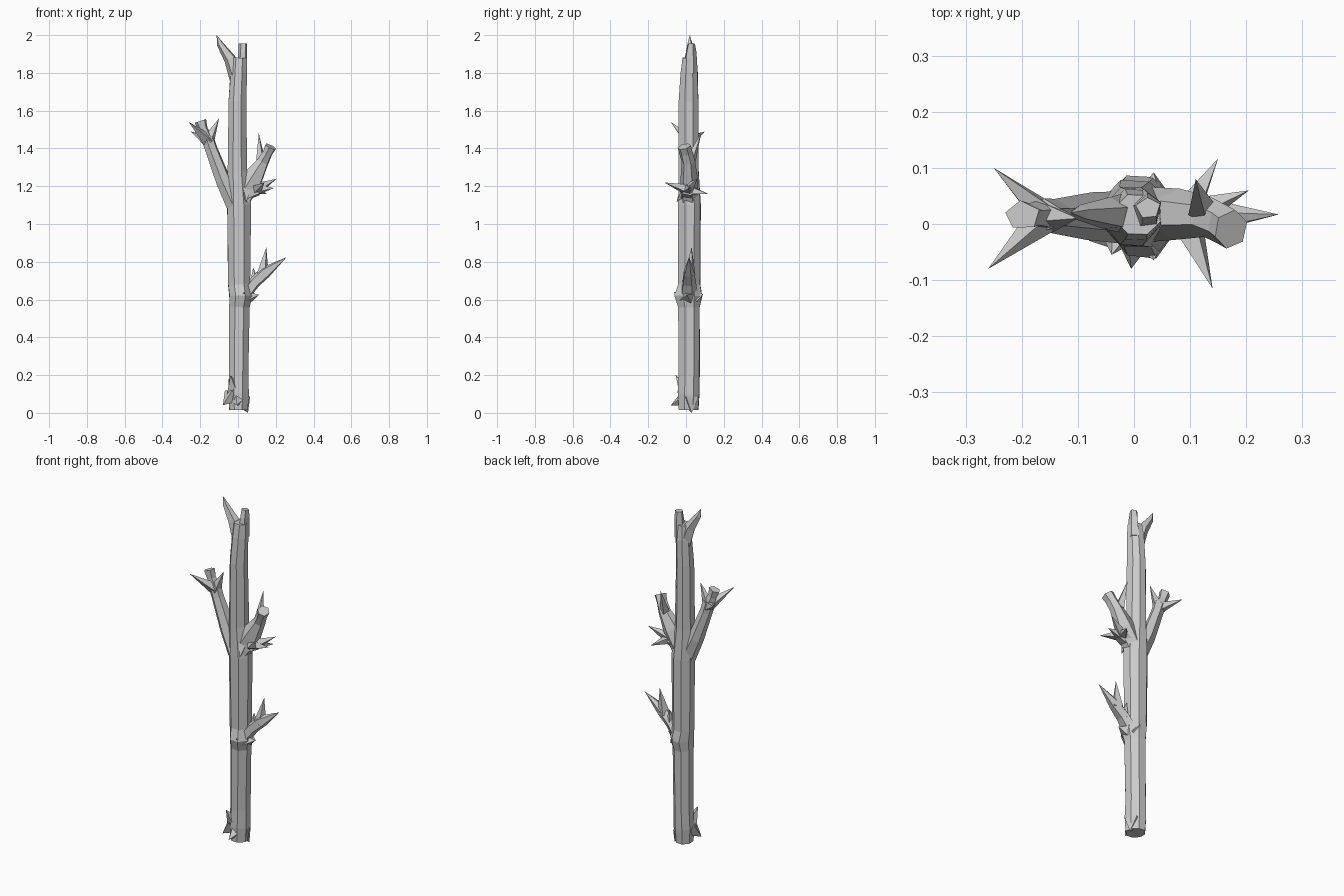
import bpy, math, random
from mathutils import Vector

random.seed(4)


def limb(name, rings, sides=6, tip=None, rough=0.06, start=0.4):
    """Loft faceted rings (x, y, z, radius across, radius deep), closing flat or in a point."""
    pts = [Vector(r[:3]) for r in rings]
    path = pts + ([Vector(tip)] if tip else [])
    wobble = [1 + random.uniform(-rough, rough) for _ in range(sides)]
    verts, faces = [], []
    for i, r in enumerate(rings):
        t = (path[min(i + 1, len(path) - 1)] - path[max(i - 1, 0)]).normalized()
        u = Vector((0, 1, 0)).cross(t).normalized()
        v = t.cross(u)
        for k in range(sides):
            a = start + math.tau * k / sides
            w = wobble[k] + random.uniform(-rough, rough) * 0.5
            verts.append(pts[i] + (u * math.cos(a) * r[3] + v * math.sin(a) * r[4]) * w)
    for i in range(len(rings) - 1):
        for k in range(sides):
            a, b = i * sides, (i + 1) * sides
            n = (k + 1) % sides
            faces.append((a + k, a + n, b + n, b + k))
    faces.append(tuple(reversed(range(sides))))
    last = (len(rings) - 1) * sides
    if tip:
        verts.append(Vector(tip))
        for k in range(sides):
            faces.append((last + k, last + (k + 1) % sides, len(verts) - 1))
    else:
        faces.append(tuple(range(last, last + sides)))
    mesh = bpy.data.meshes.new(name)
    mesh.from_pydata([tuple(p) for p in verts], [], faces)
    obj = bpy.data.objects.new(name, mesh)
    bpy.context.collection.objects.link(obj)
    return obj


def spike(name, base, tip, r, deep=None):
    limb(name, [(*base, r, deep or r)], 4, tip, 0.1)


# Trunk with a swollen knot
limb("trunk", [
    (0.0, 0.015, 0.015, 0.053, 0.056), (0.0, 0.016, 0.1, 0.059, 0.06),
    (0.002, 0.018, 0.2, 0.056, 0.06), (0.005, 0.018, 0.56, 0.058, 0.06),
    (0.012, 0.015, 0.62, 0.066, 0.078), (0.004, 0.02, 0.68, 0.064, 0.062),
    (0.003, 0.02, 1.1, 0.069, 0.064), (-0.005, 0.016, 1.28, 0.056, 0.058),
    (-0.005, 0.016, 1.65, 0.05, 0.056), (0.002, 0.018, 1.8, 0.047, 0.048),
    (0.006, 0.018, 1.88, 0.044, 0.038)], 8)

# Forked broken top
limb("top_prong_left", [(0.0, 0.018, 1.76, 0.042, 0.042), (-0.04, 0.018, 1.875, 0.034, 0.032),
                        (-0.095, 0.02, 1.955, 0.018, 0.015)], 5, (-0.113, 0.02, 2.0))
limb("top_prong_right", [(0.02, 0.022, 1.8, 0.03, 0.042), (0.026, 0.026, 1.91, 0.023, 0.03),
                         (0.026, 0.028, 1.955, 0.022, 0.02)], 5)

# Splintered foot
spike("foot_splinter_front", (0.0, 0.0, 0.08), (-0.005, -0.08, 0.04), 0.045)
spike("foot_splinter_left", (-0.03, 0.0, 0.09), (-0.08, -0.03, 0.04), 0.05)
spike("foot_splinter_right", (0.02, 0.02, 0.07), (0.053, 0.03, 0.0), 0.05)
spike("foot_bump", (-0.02, 0.0, 0.11), (-0.04, -0.055, 0.2), 0.04)

# Upper left branch and its twigs
limb("left_branch", [(-0.02, 0.012, 1.1, 0.05, 0.045), (-0.08, 0.015, 1.23, 0.042, 0.042),
                     (-0.145, 0.015, 1.4, 0.035, 0.03), (-0.165, 0.015, 1.46, 0.037, 0.03)], 6)
limb("left_branch_stub", [(-0.16, 0.015, 1.44, 0.035, 0.03), (-0.185, 0.015, 1.5, 0.026, 0.022),
                          (-0.2, 0.015, 1.545, 0.034, 0.026)], 5)
for i, tip in enumerate([(-0.26, -0.08, 1.54), (-0.25, 0.1, 1.49), (-0.1, 0.01, 1.56)]):
    spike(f"left_twig_{i}", (-0.158, 0.015, 1.44), tip, 0.035, 0.03)

# Upper right branch and its twigs
limb("right_branch", [(0.01, 0.015, 1.13, 0.06, 0.05), (0.075, 0.015, 1.24, 0.06, 0.046),
                      (0.13, 0.012, 1.33, 0.035, 0.036), (0.155, 0.0, 1.375, 0.028, 0.036),
                      (0.172, -0.01, 1.41, 0.033, 0.036)], 6)
spike("right_branch_spike", (0.12, 0.025, 1.34), (0.11, 0.08, 1.48), 0.028)
limb("right_thorn_base", [(0.03, 0.01, 1.15, 0.03, 0.045), (0.105, 0.012, 1.18, 0.03, 0.035)], 5)
for i, tip in enumerate([(0.205, 0.06, 1.24), (0.14, -0.115, 1.22), (0.15, 0.117, 1.16),
                         (0.19, 0.015, 1.19)]):
    spike(f"right_thorn_{i}", (0.09, 0.012, 1.18), tip, 0.034)
spike("right_thorn_lower", (0.04, -0.01, 1.18), (0.045, -0.05, 1.115), 0.03)

# Lower right branch growing from the knot
limb("lower_branch", [(0.02, 0.015, 0.6, 0.03, 0.05), (0.085, 0.015, 0.69, 0.034, 0.04),
                      (0.145, 0.015, 0.745, 0.034, 0.03)], 5, (0.258, 0.017, 0.825))
spike("lower_twig_up", (0.13, 0.018, 0.73), (0.15, 0.03, 0.877), 0.032)
spike("lower_twig_inner", (0.09, 0.02, 0.68), (0.08, 0.035, 0.77), 0.03)

# Knot thorns
spike("knot_thorn_right", (0.05, 0.01, 0.61), (0.112, 0.005, 0.625), 0.04, 0.05)
spike("knot_thorn_front", (0.03, -0.02, 0.61), (0.035, -0.065, 0.64), 0.035)
spike("knot_thorn_back", (0.03, 0.05, 0.61), (0.035, 0.092, 0.63), 0.035)
